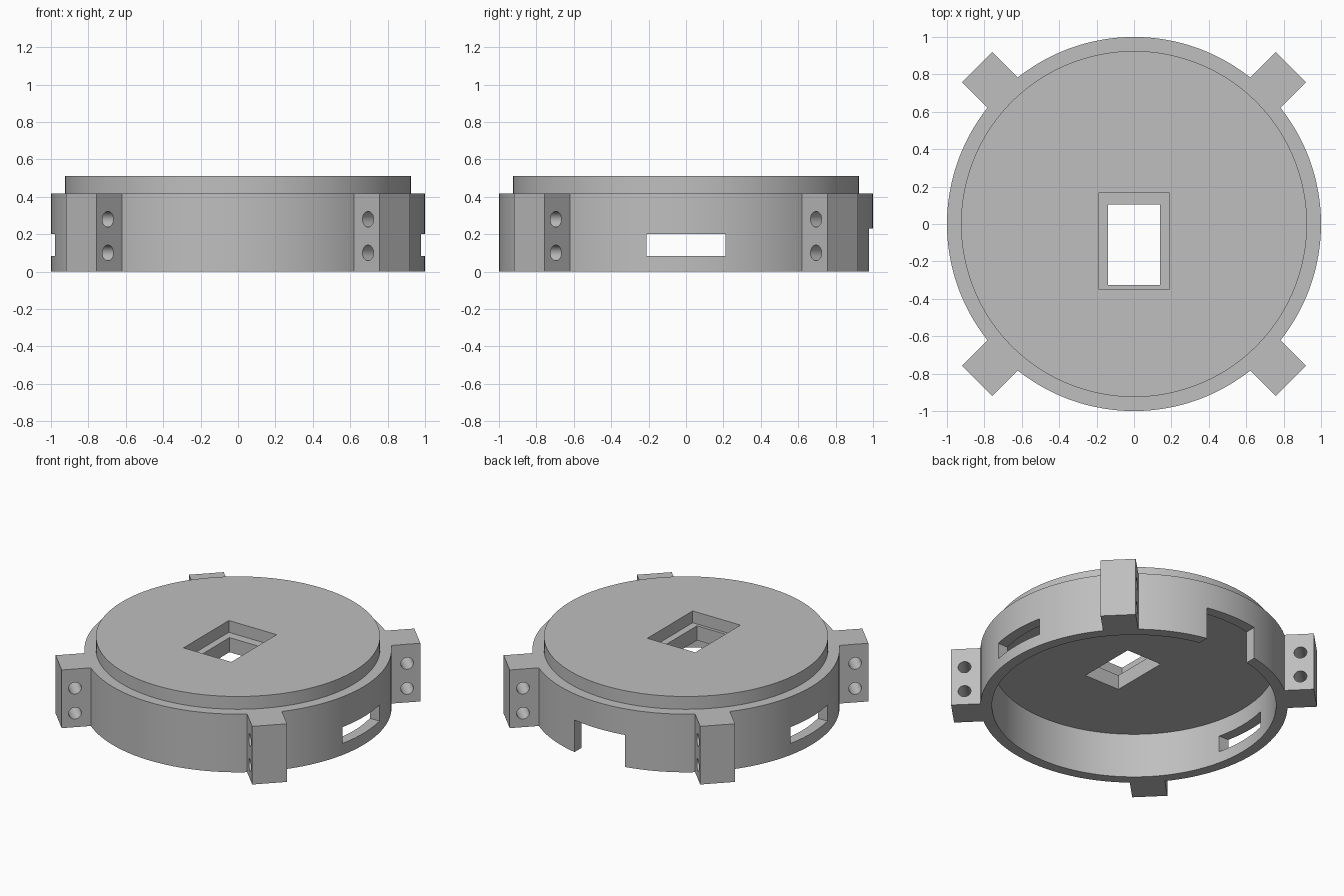
import bpy, bmesh, math
from mathutils import Matrix, Vector

old = bpy.data.objects.get("Cube")
if old:
    bpy.data.objects.remove(old, do_unlink=True)

SEGMENTS = 144

grey = bpy.data.materials.new("matte_grey")
grey.use_nodes = True
colour = (0.52, 0.52, 0.52, 1)
grey.diffuse_color = colour
grey.node_tree.nodes["Principled BSDF"].inputs["Base Color"].default_value = colour


def make_object(name, bm):
    bmesh.ops.recalc_face_normals(bm, faces=bm.faces)
    mesh = bpy.data.meshes.new(name)
    bm.to_mesh(mesh)
    bm.free()
    mesh.materials.append(grey)
    obj = bpy.data.objects.new(name, mesh)
    bpy.context.collection.objects.link(obj)
    return obj


def box(name, low, high, angle=0):
    """Box between two corners, turned about the z axis."""
    low, high = Vector(low), Vector(high)
    matrix = (Matrix.Rotation(angle, 4, "Z")
              @ Matrix.Translation((low + high) / 2)
              @ Matrix.Diagonal((high - low).to_4d()))
    matrix[3][3] = 1
    bm = bmesh.new()
    bmesh.ops.create_cube(bm, size=1, matrix=matrix)
    return make_object(name, bm)


def combine(target, tool, operation):
    """Apply a boolean and discard the helper."""
    mod = target.modifiers.new(operation, "BOOLEAN")
    mod.operation = operation
    mod.solver = "EXACT"
    mod.object = tool
    bpy.context.view_layer.objects.active = target
    bpy.ops.object.modifier_apply(modifier=mod.name)
    bpy.data.objects.remove(tool, do_unlink=True)


# Hollow round housing with a stepped lid, open at the bottom
profile = [(0.925, 0.32), (0.925, 0), (1, 0), (1, 0.418), (0.925, 0.418), (0.925, 0.51)]
bm = bmesh.new()
rings = []
for r, z in profile:
    angles = [2 * math.pi * i / SEGMENTS for i in range(SEGMENTS)]
    rings.append([bm.verts.new((r * math.cos(a), r * math.sin(a), z)) for a in angles])
for a, b in zip(rings, rings[1:]):
    for i in range(SEGMENTS):
        j = (i + 1) % SEGMENTS
        bm.faces.new((a[i], a[j], b[j], b[i]))
bm.faces.new(rings[0])
bm.faces.new(rings[-1])
housing = make_object("round_housing", bm)

# Four diagonal mounting lugs, each with two crosswise screw holes
for k in range(4):
    angle = math.pi / 4 + k * math.pi / 2
    lug = box("mounting_lug", (0.96, -0.115, 0), (1.186, 0.115, 0.418), angle)
    for z in (0.1, 0.28):
        bm = bmesh.new()
        matrix = (Matrix.Rotation(angle, 4, "Z") @ Matrix.Translation((1.098, 0, z))
                  @ Matrix.Rotation(math.pi / 2, 4, "X"))
        bmesh.ops.create_cone(bm, cap_ends=True, segments=32, radius1=0.042,
                              radius2=0.042, depth=0.4, matrix=matrix)
        combine(lug, make_object("screw_hole", bm), "DIFFERENCE")
    combine(housing, lug, "UNION")

# Stepped rectangular window in the lid
combine(housing, box("window_recess", (-0.19, -0.347, 0.425), (0.19, 0.167, 0.6)), "DIFFERENCE")
combine(housing, box("window_opening", (-0.14, -0.325, 0.2), (0.14, 0.103, 0.55)), "DIFFERENCE")

# Side slots in the wall, and a notch open to the bottom at the back
for side in (-1, 1):
    near, far = sorted((side * 0.8, side * 1.1))
    combine(housing, box("side_slot", (near, -0.21, 0.083), (far, 0.21, 0.2)), "DIFFERENCE")
combine(housing, box("back_notch", (-0.2, 0.8, -0.1), (0.2, 1.1, 0.23)), "DIFFERENCE")

# Smooth the round walls and keep the edges crisp
bpy.ops.object.select_all(action="DESELECT")
housing.select_set(True)
bpy.context.view_layer.objects.active = housing
bpy.ops.object.shade_smooth_by_angle(angle=math.radians(30))
